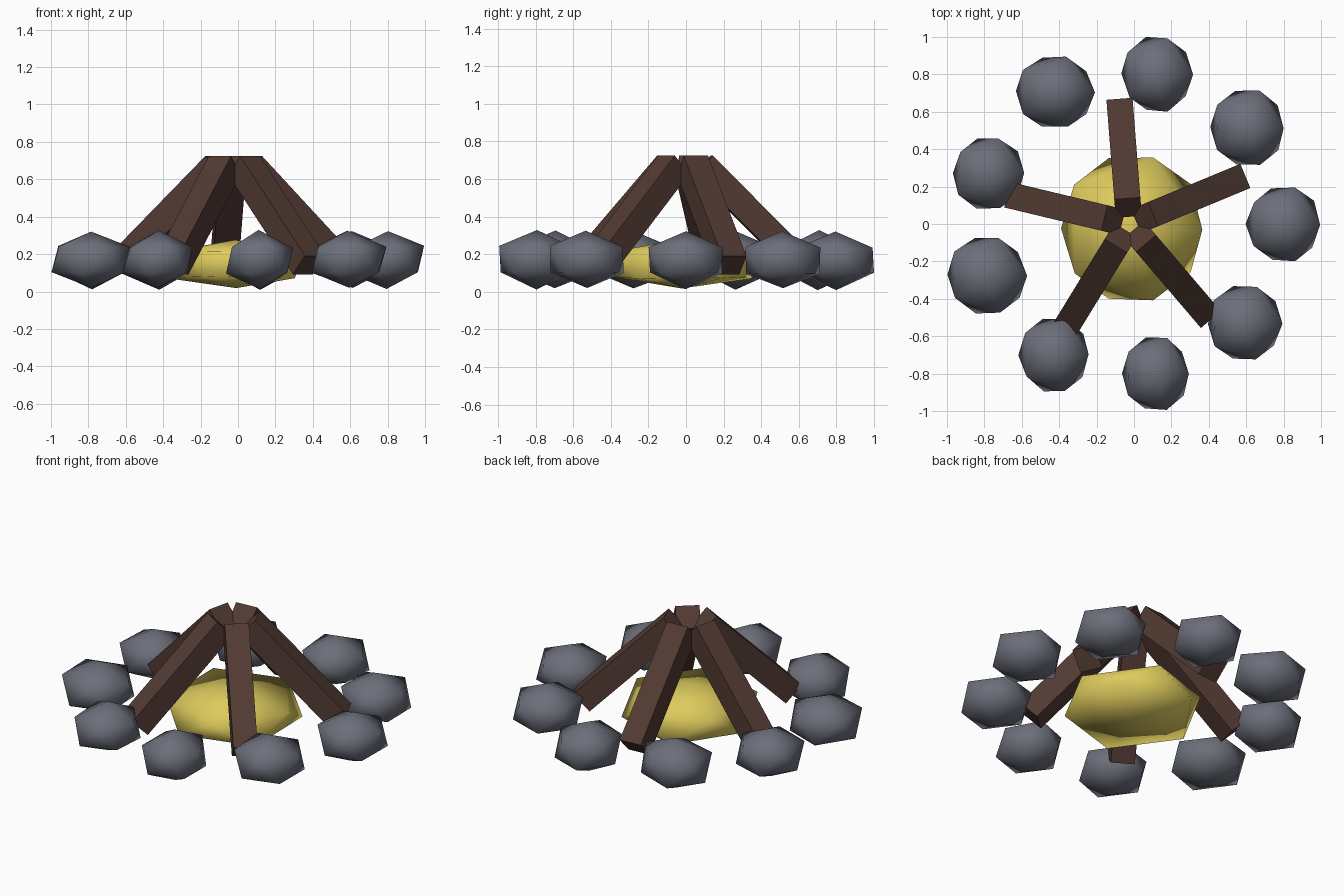
import bpy, math, random
from mathutils import Vector, Matrix

if "Cube" in bpy.data.objects:
    bpy.data.objects.remove(bpy.data.objects["Cube"])

random.seed(4)


def material(name, rgb):
    m = bpy.data.materials.new(name)
    m.diffuse_color = (*rgb, 1)
    m.use_nodes = True
    m.node_tree.nodes["Principled BSDF"].inputs["Base Color"].default_value = m.diffuse_color
    return m


STONE = material("slate grey", (0.150, 0.158, 0.195))
WOOD = material("dark brown", (0.085, 0.043, 0.033))
FIRE = material("flame yellow", (0.73, 0.60, 0.11))


def finish(name, mat):
    ob = bpy.context.object
    ob.name = ob.data.name = name
    ob.data.materials.append(mat)
    return ob


def lump(name, mat, x0, x1, y0, y1, z0, z1, ring, jitter):
    """Twenty-sided lump stretched to a box; ring = height of its two rings over half height."""
    bpy.ops.mesh.primitive_ico_sphere_add(subdivisions=1, radius=1)
    ob = finish(name, mat)
    ob.location = ((x0 + x1) / 2, (y0 + y1) / 2, (z0 + z1) / 2)
    sx, sy, sz = (x1 - x0) / 2 / 0.894, (y1 - y0) / 2 / 0.851, (z1 - z0) / 2
    for v in ob.data.vertices:
        x, y, z = v.co
        if abs(z) < 0.9:
            z = math.copysign(ring, z)
        j = [random.uniform(-jitter, jitter) for _ in range(3)]
        v.co = (x * sx + j[0], y * sy + j[1], z * sz + j[2])
    bpy.ops.object.shade_smooth()
    return ob


# Ring of nine stones: x and y extents of each
stones = [
    (0.60, 0.995, -0.195, 0.195), (0.41, 0.805, 0.32, 0.71), (-0.065, 0.31, 0.605, 0.995),
    (-0.63, -0.215, 0.52, 0.89), (-0.97, -0.59, 0.08, 0.455), (-0.995, -0.575, -0.475, -0.075),
    (-0.615, -0.24, -0.89, -0.51), (-0.065, 0.295, -0.99, -0.605), (0.39, 0.79, -0.725, -0.335)]
for i, box in enumerate(stones):
    lump(f"stone_{i + 1}", STONE, *box, 0.015, 0.325, 0.45, 0.006)

# Flattened bed of fire in the middle
lump("fire_bed", FIRE, -0.395, 0.37, -0.405, 0.355, 0.02, 0.27, 0.56, 0.006)

# Five square logs leaning together at 45 degrees
for i in range(5):
    bpy.ops.mesh.primitive_cube_add(size=1)
    log = finish(f"log_{i + 1}", WOOD)
    log.data.transform(Matrix.Translation((-0.025, 0, 0))
                       @ Matrix.Rotation(math.radians(22.5 + 72 * i), 4, 'Z')
                       @ Matrix.Translation((0.355, 0, 0.408))
                       @ Matrix.Rotation(math.radians(45), 4, 'Y')
                       @ Matrix.Diagonal((0.755, 0.14, 0.14, 1)))
